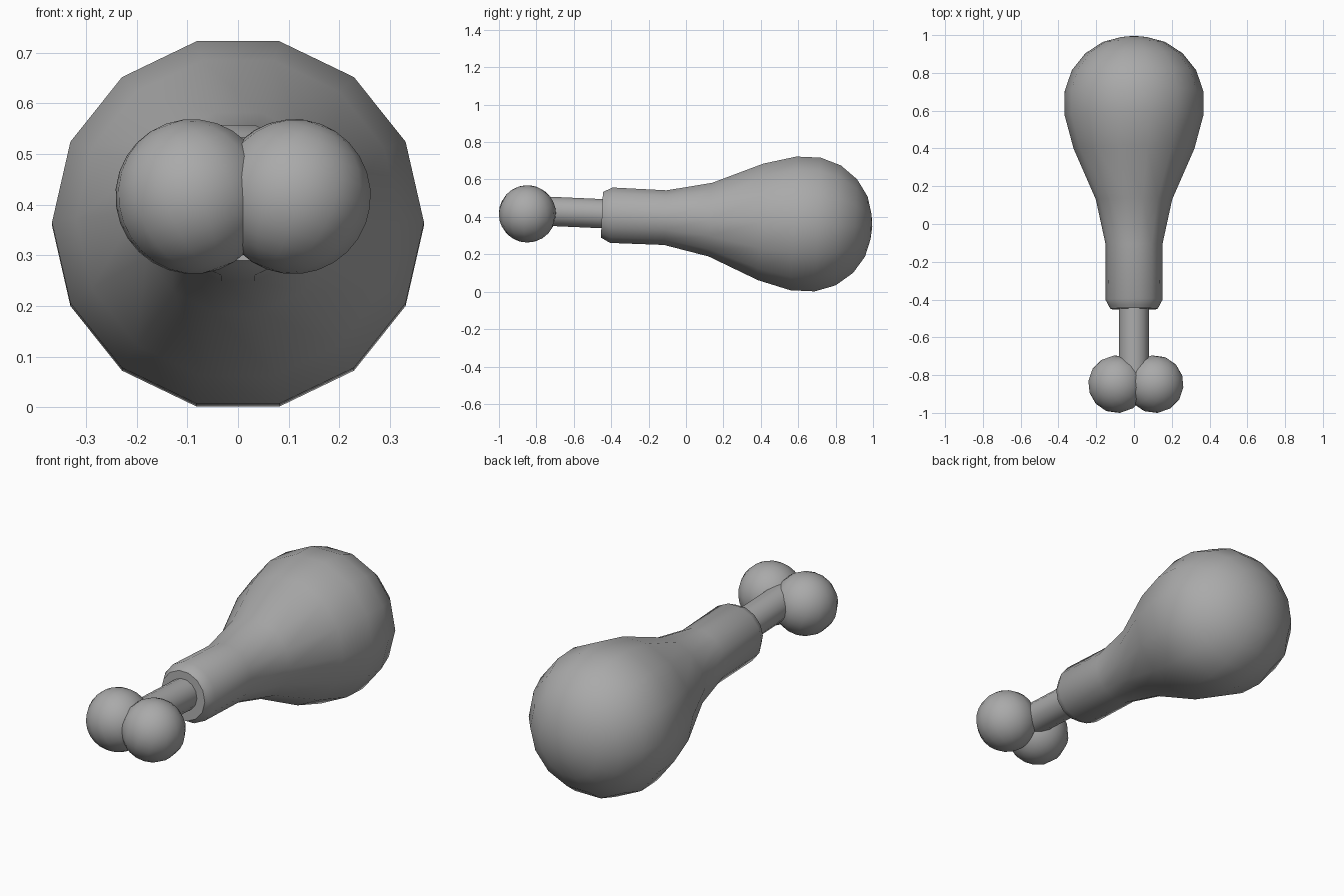
import bpy, bmesh, math
from mathutils import Matrix

cube = bpy.data.objects.get("Cube")
if cube:
    bpy.data.objects.remove(cube, do_unlink=True)

SIDES = 14
TILT = Matrix.Rotation(-0.045, 4, 'X')

grey = bpy.data.materials.new("plain grey")
grey.use_nodes = True
colour = (0.4, 0.4, 0.4, 1)
grey.diffuse_color = colour
grey.node_tree.nodes["Principled BSDF"].inputs["Base Color"].default_value = colour


def finish(name, bm, matrix):
    """Turn a bmesh into a smooth, grey object."""
    bm.transform(matrix)
    bmesh.ops.recalc_face_normals(bm, faces=bm.faces)
    mesh = bpy.data.meshes.new(name)
    bm.to_mesh(mesh)
    bm.free()
    mesh.materials.append(grey)
    obj = bpy.data.objects.new(name, mesh)
    bpy.context.collection.objects.link(obj)
    bpy.ops.object.select_all(action='DESELECT')
    obj.select_set(True)
    bpy.context.view_layer.objects.active = obj
    bpy.ops.object.shade_smooth_by_angle(angle=math.radians(40))
    return obj


def lathe(name, profile, height):
    """Spin (y, radius) points about the y axis, then tilt slightly."""
    bm = bmesh.new()
    rings = []
    for y, r in profile:
        if r == 0:
            rings.append([bm.verts.new((0, y, 0))] * SIDES)
        else:
            rings.append([bm.verts.new((r * math.cos(a), y, r * math.sin(a)))
                          for a in (math.tau * i / SIDES for i in range(SIDES))])
    for a, b in zip(rings, rings[1:]):
        for i in range(SIDES):
            j = (i + 1) % SIDES
            bm.faces.new(dict.fromkeys((a[i], a[j], b[j], b[i])))
    return finish(name, bm, Matrix.Translation((0, 0, height)) @ TILT)


# Meat: slim neck swelling to a round end
lathe("meat", [(-0.45, 0), (-0.45, 0.125), (-0.435, 0.133), (-0.4, 0.152),
               (-0.11, 0.15), (0.13, 0.202), (0.4, 0.32), (0.575, 0.367),
               (0.705, 0.367), (0.815, 0.329), (0.905, 0.257),
               (0.965, 0.165), (0.99, 0.07), (0.997, 0)], 0.391)

# Bone shaft
lathe("bone_shaft", [(-0.85, 0), (-0.85, 0.08), (-0.4, 0.08), (-0.4, 0)], 0.397)

# Two knobs at the end of the bone
for side, name in ((-1, "right_bone_knob"), (1, "left_bone_knob")):
    bm = bmesh.new()
    bmesh.ops.create_uvsphere(bm, u_segments=SIDES, v_segments=SIDES, radius=0.153)
    turn = Matrix.Rotation(side * 0.35, 4, 'Y') @ Matrix.Rotation(0.1, 4, 'Z')
    finish(name, bm, Matrix.Translation((0.01 + side * 0.1, -0.848, 0.416)) @ turn)
